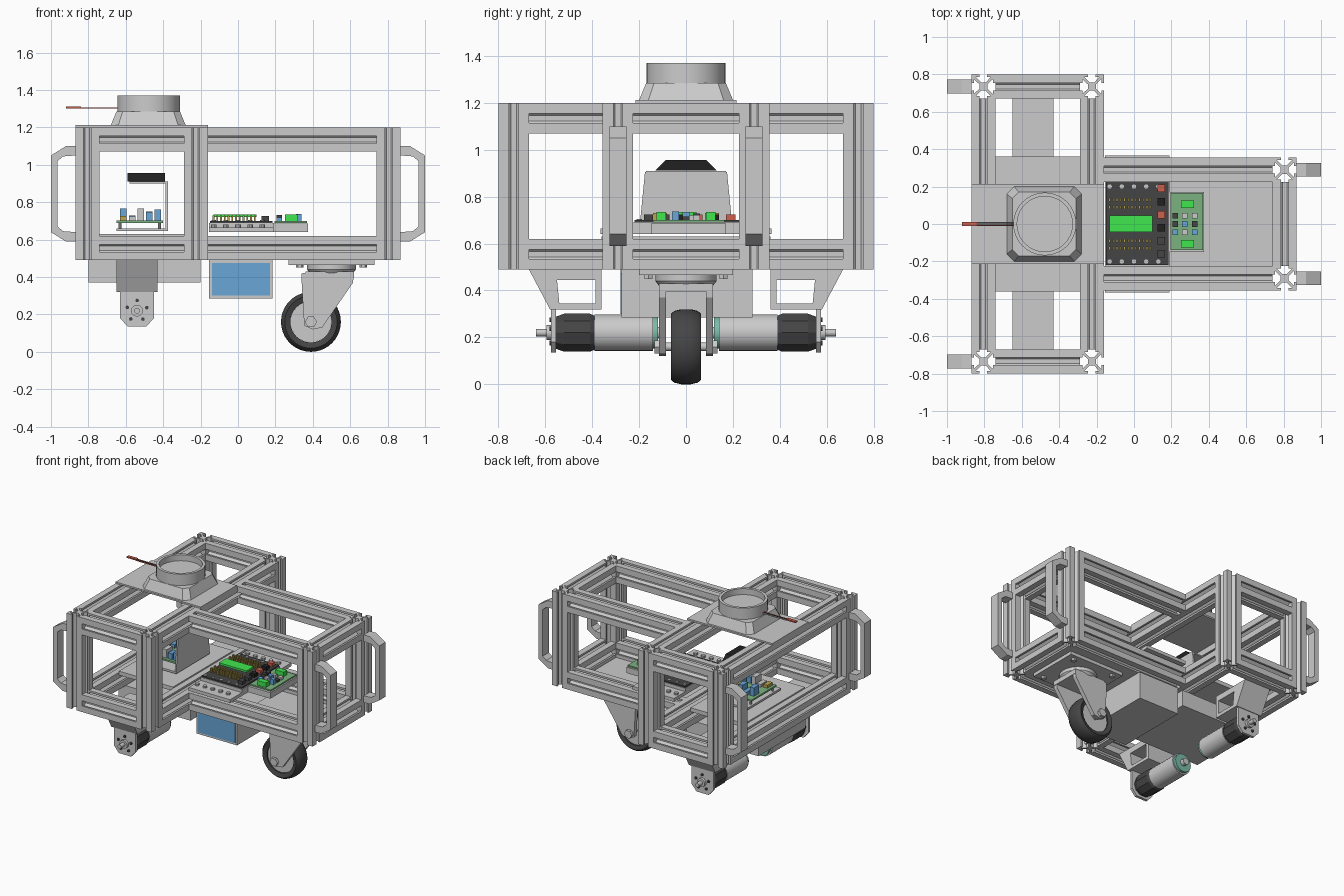
import bpy, bmesh, math, random
from mathutils import Vector

if "Cube" in bpy.data.objects:
    bpy.data.objects.remove(bpy.data.objects["Cube"])

random.seed(4)


def mat(name, r, g, b):
    m = bpy.data.materials.new(name)
    m.diffuse_color = (r, g, b, 1)
    m.use_nodes = True
    m.node_tree.nodes["Principled BSDF"].inputs["Base Color"].default_value = m.diffuse_color
    return m


BLUE = mat("blue", .14, .38, .68)
BLACK = mat("black", .015, .015, .015)
DARK = mat("dark_grey", .06, .06, .06)
GREEN = mat("board_green", .2, .45, .22)
LIME = mat("lime", .05, .8, .08)
TEAL = mat("teal", .2, .5, .4)
GOLD = mat("gold", .5, .38, .08)
RED = mat("red", .6, .12, .08)


def to3(u, v, w, axis):
    return {'x': (w, u, v), 'y': (u, w, v), 'z': (u, v, w)}[axis]


def finish(name, bm, m=None, smooth=False):
    bmesh.ops.remove_doubles(bm, verts=bm.verts, dist=1e-6)
    bmesh.ops.recalc_face_normals(bm, faces=bm.faces)
    me = bpy.data.meshes.new(name)
    bm.to_mesh(me)
    bm.free()
    ob = bpy.data.objects.new(name, me)
    bpy.context.collection.objects.link(ob)
    if m:
        me.materials.append(m)
    if smooth:
        me.polygons.foreach_set("use_smooth", [True] * len(me.polygons))
        me.set_sharp_from_angle(angle=math.radians(35))
    return ob


def prism(name, pts, a, b, axis, m=None, taper=1.0):
    bm = bmesh.new()
    n = len(pts)
    cu, cv = sum(p[0] for p in pts) / n, sum(p[1] for p in pts) / n
    lo = [bm.verts.new(to3(u, v, a, axis)) for u, v in pts]
    hi = [bm.verts.new(to3(cu + (u - cu) * taper, cv + (v - cv) * taper, b, axis)) for u, v in pts]
    bm.faces.new(lo)
    bm.faces.new(hi)
    for i in range(n):
        j = (i + 1) % n
        bm.faces.new((lo[i], lo[j], hi[j], hi[i]))
    return finish(name, bm, m)


def box(name, x0, x1, y0, y1, z0, z1, m=None):
    return prism(name, [(x0, y0), (x1, y0), (x1, y1), (x0, y1)], z0, z1, 'z', m)


def lathe(name, prof, cu, cv, axis, n=32, m=None, smooth=True):
    bm = bmesh.new()
    rings = [[bm.verts.new(to3(cu + r * math.cos(2 * math.pi * k / n),
                               cv + r * math.sin(2 * math.pi * k / n), h, axis))
              for k in range(n)] for r, h in prof]
    for A, B in zip(rings, rings[1:]):
        for k in range(n):
            j = (k + 1) % n
            bm.faces.new((A[k], A[j], B[j], B[k]))
    bmesh.ops.dissolve_degenerate(bm, dist=1e-6, edges=bm.edges)
    return finish(name, bm, m, smooth)


def cyl(name, r, a, b, cu, cv, axis, n=24, m=None, smooth=True):
    return lathe(name, [(0, a), (r, a), (r, b), (0, b)], cu, cv, axis, n, m, smooth)


# T-slot extrusion bar
H = .065
side = [(H, -H), (H, -.02), (.051, -.02), (.051, -.04), (.022, -.012),
        (.022, .012), (.051, .04), (.051, .02), (H, .02)]
SLOT = []
for q in range(4):
    c, s = round(math.cos(q * math.pi / 2)), round(math.sin(q * math.pi / 2))
    SLOT += [(c * x - s * y, s * x + c * y) for x, y in side]


def bar(name, axis, cu, cv, a, b):
    prism(name, [(cu + u, cv + v) for u, v in SLOT], a, b, axis)


# Frame: posts and top and bottom rails
for s in (-1, 1):
    for x, y in ((-.805, .735), (-.225, .735), (.805, .29)):
        bar("frame_post", 'z', x, s * y, .49, 1.2)
    for z in (.555, 1.135):
        bar("side_rail", 'x', s * .735, z, -.74, -.29)
        bar("long_rail", 'x', s * .29, z, -.16, .74)
for z in (.555, 1.135):
    for x in (-.805, -.225):
        bar("cross_rail", 'y', x, z, -.67, .67)
    bar("end_rail", 'y', .805, z, -.225, .225)

# Grab handles
HANDLE = [(.87, 1.1), (.92, 1.1), (1, 1.05), (1, .64), (.92, .59), (.87, .59),
          (.87, .64), (.935, .645), (.965, .67), (.965, 1.02), (.935, 1.045), (.87, 1.05)]
for s in (-1, 1):
    for sx, y in ((-1, .735), (1, .29)):
        prism("grab_handle", [(sx * x, z) for x, z in HANDLE], s * y - .037, s * y + .037, 'y')

# Decks and lower compartment
box("top_plate", -.87, -.16, -.215, .215, 1.2, 1.212)
box("main_deck", -.74, -.29, -.36, .36, .6, .63)
box("caster_deck", .18, .74, -.225, .225, .49, .51)
box("lower_compartment", -.8, -.2, -.28, .28, .37, .49)

# Battery box with blue front
box("battery_box", -.155, .185, -.25, .283, .285, .49)
box("battery_front", -.14, .17, -.28, -.25, .3, .475, BLUE)
for x in (-.155, .17):
    box("battery_rim", x, x + .015, -.275, -.25, .285, .49)
for z in (.285, .475):
    box("battery_rim", -.155, .185, -.275, -.25, z, z + .015)

# Rotating scanner on the top plate
sq, ch = .2, .04
octo = [(sq, -sq + ch), (sq, sq - ch), (sq - ch, sq), (-sq + ch, sq),
        (-sq, sq - ch), (-sq, -sq + ch), (-sq + ch, -sq), (sq - ch, -sq)]
prism("scanner_base", [(u - .48, v) for u, v in octo], 1.212, 1.285, 'z', taper=.85)
lathe("scanner_head", [(0, 1.28), (.168, 1.28), (.168, 1.37), (.148, 1.37), (.148, 1.325), (0, 1.325)],
      -.477, 0, 'z', 40)
for k, m in enumerate((RED, BLACK, None)):
    y = (k - 1) * .009
    box("scanner_wire", -.84, -.64, y - .003, y + .003, 1.3, 1.306, m)
box("wire_plug", -.92, -.84, -.012, .012, 1.302, 1.312, RED)

# Camera stand with sensor
box("stand_foot", -.65, -.375, -.2, .2, .645, .66)
prism("stand_panel", [(-.2, .65), (.2, .65), (.175, .905), (-.175, .905)], -.387, -.375, 'x')
box("stand_shelf", -.58, -.375, -.17, .17, .9, .91)
prism("sensor_bar", [(-.13, .912), (.13, .912), (.085, .957), (-.085, .957)], -.59, -.39, 'x', BLACK)

# Computer board under the shelf
box("computer_board", -.65, -.4, -.15, .15, .69, .703, GREEN)
for x in (-.63, -.42):
    for y in (-.13, .13):
        cyl("board_standoff", .008, .66, .69, x, y, 'z', 8)
for k in range(10):
    x, y = -.63 + .046 * (k % 5), -.13 + .16 * (k // 5)
    box("computer_part", x, x + .035, y, y + random.uniform(.05, .1), .703,
        random.uniform(.72, .77), random.choice([None, DARK, BLUE, GOLD]))

# Electronics tray and control boards
box("electronics_tray", -.155, .19, -.365, .365, .64, .665)
box("tray_riser", -.155, .19, -.225, .23, .665, .69)
box("tray_extension", .19, .375, -.15, .17, .64, .685)
box("control_board", -.15, .185, -.22, .225, .69, .7, DARK)
box("power_board", .195, .37, -.14, .165, .69, .7, GREEN)
box("mini_board", -.13, .1, -.042, .045, .72, .735, LIME)
for y in (-.13, -.09, .09, .13):
    for k in range(12):
        x = -.135 + k * .02
        box("header_pin", x, x + .009, y - .01, y + .01, .7, .73, GOLD)
for s in (-1, 1):
    box("green_terminal", .25, .32, s * .105 - .02, s * .105 + .02, .7, .735, LIME)
    for k in range(5):
        x = -.13 + k * .065
        cyl("tray_screw", .012, .665, .705, x, s * .2, 'z', 10)
        cyl("tray_post", .015, .665, .68, x, s * .3, 'z', 10)
for k in range(9):
    x, y = .205 + .052 * (k % 3), -.06 + .045 * (k // 3)
    box("power_part", x, x + .03, y, y + .03, .7, random.uniform(.71, .74),
        random.choice([None, DARK, BLUE]))
for k in range(6):
    y = -.18 + k * .07
    box("board_connector", .125, .165, y, y + .04, .7, .725, random.choice([DARK, BLACK, RED]))

# Motor hanger: tapered frame with an open window
MX, MZ = -.54, .22
OUT = [(.36, .49), (.67, .49), (.58, .32), (.36, .32)]
INN = [(.385, .445), (.55, .445), (.54, .345), (.385, .345)]
for s in (-1, 1):
    bm = bmesh.new()
    loops = [[bm.verts.new((x, s * y, z)) for y, z in loop]
             for x, loop in ((-.65, OUT), (-.43, OUT), (-.43, INN), (-.65, INN))]
    for A, B in zip(loops, loops[1:] + loops[:1]):
        for i in range(4):
            bm.faces.new((A[i], A[i - 1], B[i - 1], B[i]))
    finish("motor_hanger", bm)

    # Drive motor, gearbox, shaft and face plate
    cyl("drive_motor", .078, s * .14, s * .39, MX, MZ, 'y')
    lathe("gearbox", [(0, s * .38), (.072, s * .38), (.085, s * .41), (.085, s * .52), (.07, s * .56), (0, s * .56)],
          MX, MZ, 'y', 10, DARK, False)
    cyl("encoder_disc", .068, s * .12, s * .14, MX, MZ, 'y', 20, TEAL)
    cyl("encoder_cap", .025, s * .09, s * .12, MX, MZ, 'y', 12)
    prism("motor_face_plate", [(-.63, .34), (-.45, .34), (-.45, .18), (-.49, .135), (-.59, .135), (-.63, .18)],
          s * .555, s * .575, 'y')
    cyl("drive_shaft", .016, s * .57, s * .64, MX, MZ, 'y', 12)
    cyl("shaft_collar", .032, s * .57, s * .595, MX, MZ, 'y', 12)
    for k in range(5):
        a = k * 2 * math.pi / 5 + .3
        cyl("plate_bolt", .01, s * .575, s * .583, MX + .055 * math.cos(a), MZ + .055 * math.sin(a), 'y', 8, DARK)

# Swivel caster
WX, WZ = .39, .16
lathe("caster_tyre", [(.11, -.055), (.14, -.065), (.153, -.05), (.16, -.02), (.16, .02), (.153, .05),
                      (.14, .065), (.11, .055), (.11, -.055)], WX, WZ, 'y', 40, DARK)
cyl("caster_hub", .11, -.045, .045, WX, WZ, 'y', 32)
FORK = [(.34, .38), (.34, .42), (.62, .43), (.615, .37), (.56, .29), (.45, .13), (.4, .12), (.355, .14), (.35, .2)]
for s in (-1, 1):
    prism("caster_fork", FORK, s * .085, s * .115, 'y')
    cyl("axle_nut", .032, s * .115, s * .135, WX, WZ, 'y', 6, smooth=False)
cyl("caster_axle", .018, -.12, .12, WX, WZ, 'y', 12)
box("fork_crown", .36, .62, -.115, .115, .395, .43)
lathe("caster_swivel", [(0, .42), (.115, .42), (.13, .44), (.13, .47), (0, .47)], .5, 0, 'z', 28)
box("caster_plate", .27, .73, -.2, .2, .465, .49)
for s in (-1, 1):
    for x in (.33, .67):
        cyl("caster_bolt", .02, .45, .466, x, s * .16, 'z', 6, smooth=False)
